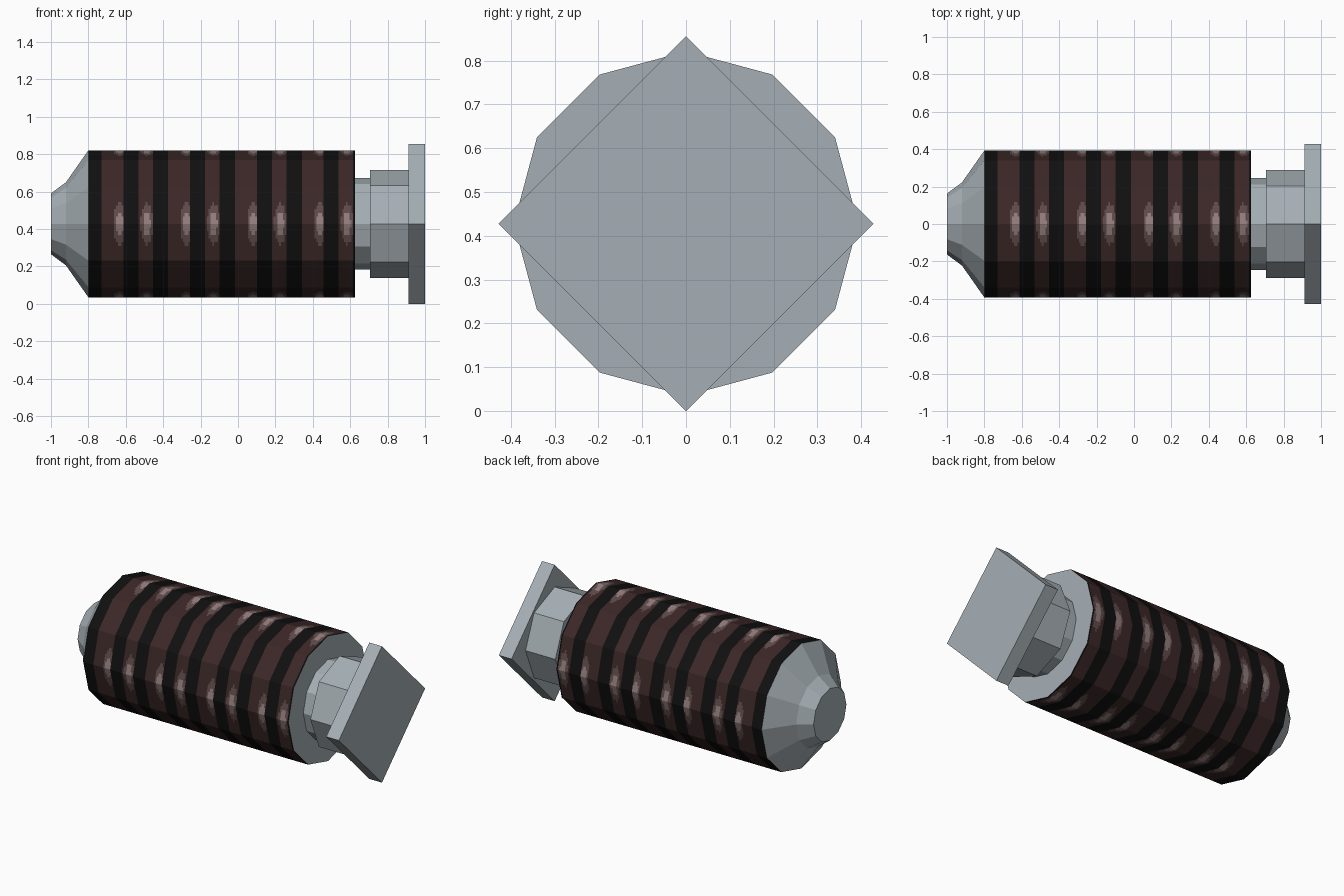
import bpy, bmesh, math

if "Cube" in bpy.data.objects:
    bpy.data.objects.remove(bpy.data.objects["Cube"])

CZ = 0.428          # height of the long axis
R = 0.393           # barrel radius


def material(name, rgb):
    m = bpy.data.materials.new(name)
    m.diffuse_color = (*rgb, 1.0)
    m.use_nodes = True
    m.node_tree.nodes["Principled BSDF"].inputs["Base Color"].default_value = m.diffuse_color
    return m


GREY = material("pale_steel", (0.38, 0.43, 0.46))
BLACK = material("black_band", (0.005, 0.005, 0.005))
BROWN = material("dark_brown", (0.046, 0.021, 0.021))
MID = material("dusty_brown", (0.115, 0.07, 0.07))
SPOT = material("pale_spot", (0.29, 0.20, 0.20))


def lathe(name, profile, sides, mats, sub=1, caps=(True, True), rule=None):
    """Faceted tube along x; profile holds (x, radius) pairs, sub splits each facet."""
    bm = bmesh.new()
    rings = []
    for x, r in profile:
        ring = []
        for i in range(sides):
            a, b = [2 * math.pi * k / sides for k in (i, i + 1)]
            for j in range(sub):
                t = j / sub
                y = r * ((1 - t) * math.cos(a) + t * math.cos(b))
                z = r * ((1 - t) * math.sin(a) + t * math.sin(b))
                ring.append(bm.verts.new((x, y, CZ + z)))
        rings.append(ring)
    n = sides * sub
    for p, q in zip(rings, rings[1:]):
        for i in range(n):
            f = bm.faces.new((p[i], p[(i + 1) % n], q[(i + 1) % n], q[i]))
            if rule:
                f.material_index = rule(f.calc_center_median())
    if caps[0]:
        bm.faces.new(rings[0][::-1])
    if caps[1]:
        bm.faces.new(rings[-1])
    bmesh.ops.recalc_face_normals(bm, faces=bm.faces)
    mesh = bpy.data.meshes.new(name)
    bm.to_mesh(mesh)
    bm.free()
    for m in mats:
        mesh.materials.append(m)
    ob = bpy.data.objects.new(name, mesh)
    bpy.context.collection.objects.link(ob)
    return ob


# Stripe edges: a wide and a narrow brown band repeat every 0.357
PERIOD = 0.357
edges = [-0.80]
spots = []
for k in range(4):
    o = k * PERIOD
    edges += [-0.73 + o, -0.613 + o, -0.533 + o, -0.455 + o]
    spots += [-0.632 + o, -0.487 + o]
edges = [e for e in edges if e < 0.62] + [0.625]


def barrel_colour(c):
    band = sum(c.x > e for e in edges) - 1
    if band % 2 == 0:
        return 1
    # pale worn spots in four rows around the barrel
    dx = min(abs(c.x - s) for s in spots)
    s = min(abs(c.y), abs(c.z - CZ))
    if math.hypot(dx / 0.019, s / 0.065) < 1:
        return 3
    if math.hypot(dx / 0.033, s / 0.11) < 1:
        return 2
    return 0


# Striped barrel
prof = []
for a, b in zip(edges, edges[1:]):
    n = max(2, round((b - a) / 0.01))
    prof += [(a + (b - a) * i / n, R) for i in range(n)]
prof.append((edges[-1], R))
lathe("striped_barrel", prof, 12, [BROWN, BLACK, MID, SPOT], sub=10,
      caps=(False, False), rule=barrel_colour)

# Grey nose, shoulder and neck
lathe("nose", [(-1.0, 0.163), (-0.92, 0.222), (-0.80, R)], 12, [GREY], caps=(True, False))
lathe("shoulder_and_neck", [(0.625, R), (0.625, 0.245), (0.71, 0.245)], 12, [GREY],
      caps=(False, True))

# Collar and square end plate standing on its corner
lathe("collar", [(0.705, 0.289), (0.912, 0.289)], 8, [GREY])
lathe("end_plate", [(0.912, 0.428), (1.0, 0.428)], 4, [GREY])
